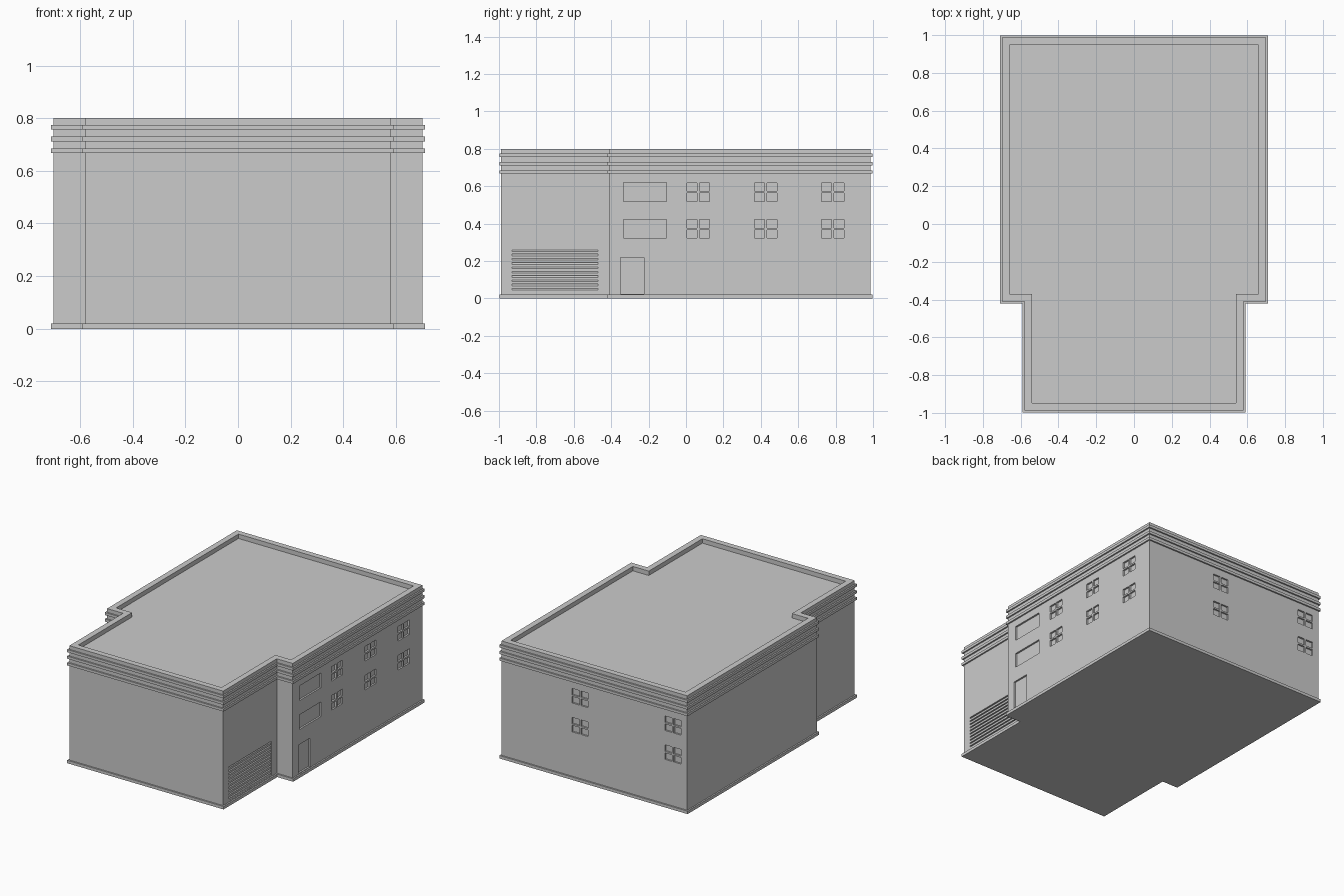
import bpy, bmesh

if "Cube" in bpy.data.objects:
    bpy.data.objects.remove(bpy.data.objects["Cube"])

# Half-width of rear and front blocks, rear / step / front wall positions
XR, XF, YB, YS, YF = 0.70, 0.58, 0.987, -0.41, -0.988


def outline(d):
    """T-shaped floor plan, grown outward by d."""
    right = [(XF + d, YF - d), (XF + d, YS - d), (XR + d, YS - d), (XR + d, YB + d)]
    return right + [(-x, y) for x, y in reversed(right)]


def finish(bm, name):
    bmesh.ops.recalc_face_normals(bm, faces=bm.faces[:])
    me = bpy.data.meshes.new(name)
    bm.to_mesh(me)
    bm.free()
    ob = bpy.data.objects.new(name, me)
    bpy.context.collection.objects.link(ob)
    return ob


def prism(bm, points, move):
    """Closed solid: polygon swept along a vector."""
    face = bm.faces.new([bm.verts.new(p) for p in points])
    out = bmesh.ops.extrude_face_region(bm, geom=[face])["geom"]
    verts = [g for g in out if isinstance(g, bmesh.types.BMVert)]
    bmesh.ops.translate(bm, verts=verts, vec=move)


def ring(name, d_in, d_out, z0, z1):
    """Band that follows the floor plan."""
    bm = bmesh.new()
    loops = [[bm.verts.new((x, y, z)) for x, y in outline(d)]
             for d, z in ((d_in, z0), (d_out, z0), (d_out, z1), (d_in, z1))]
    for a, b in zip(loops, loops[1:] + loops[:1]):
        for i in range(8):
            j = (i + 1) % 8
            bm.faces.new((a[i], a[j], b[j], b[i]))
    return finish(bm, name)


def box(bm, x0, x1, y0, y1, z0, z1):
    prism(bm, [(x0, y0, z0), (x1, y0, z0), (x1, y1, z0), (x0, y1, z0)], (0, 0, z1 - z0))


# Walls with sunken roof behind a parapet
H, LIP, SINK = 0.80, 0.04, 0.03
bm = bmesh.new()
levels = [(0, 0), (0, H), (-LIP, H), (-LIP, H - SINK)]
loops = [[bm.verts.new((x, y, z)) for x, y in outline(d)] for d, z in levels]
for a, b in zip(loops, loops[1:]):
    for i in range(8):
        j = (i + 1) % 8
        bm.faces.new((a[i], a[j], b[j], b[i]))
bm.faces.new(loops[0])
bm.faces.new(loops[-1])
walls = finish(bm, "walls")

# Openings: windows, side door and shutter recess
DEPTH = 0.012
bm = bmesh.new()


def right_cut(y0, y1, z0, z1, x=XR):
    box(bm, x - DEPTH, x + 0.05, y0, y1, z0, z1)


def back_cut(x0, x1, z0, z1):
    box(bm, x0, x1, YB - DEPTH, YB + 0.05, z0, z1)


def panes(cut, centre, z):
    """Two-by-two window panes."""
    for dx in (-0.033, 0.033):
        for dz in (0.022, 0.077):
            cut(centre + dx - 0.027, centre + dx + 0.027,
                z + dz - 0.022, z + dz + 0.022)


for z in (0.322, 0.519):
    for y in (0.065, 0.426, 0.785):
        panes(right_cut, y, z)
    for x in (0.108, -0.592):
        panes(back_cut, x, z)
    right_cut(-0.335, -0.105, z, z + 0.10)
right_cut(-0.35, -0.225, 0.025, 0.22)
right_cut(-0.93, -0.47, 0.03, 0.26, XF)
cutter = finish(bm, "opening_cutter")
cutter.hide_render = True

mod = walls.modifiers.new("openings", "BOOLEAN")
mod.operation = "DIFFERENCE"
mod.solver = "EXACT"
mod.object = cutter
deps = bpy.context.evaluated_depsgraph_get()
walls.data = bpy.data.meshes.new_from_object(walls.evaluated_get(deps))
walls.modifiers.clear()
bpy.data.objects.remove(cutter)

# Roller shutter with sloped slats
N, STEP = 10, 0.023
back, front = XF - DEPTH - 0.004, XF - 0.001
profile = [(back, 0.03)]
for i in range(N):
    z = 0.03 + i * STEP
    profile += [(front, z), (front, z + STEP * 0.6), (front - 0.009, z + STEP)]
profile.append((back, 0.03 + N * STEP))
bm = bmesh.new()
prism(bm, [(x, -0.93, z) for x, z in profile], (0, 0.46, 0))
finish(bm, "roller_shutter")

# Cornice bands and base plinth
for k, z in enumerate((0.667, 0.712, 0.757)):
    ring(f"cornice_band_{k + 1}", -0.005, 0.01, z, z + 0.018)
ring("base_plinth", -0.005, 0.01, 0, 0.02)
